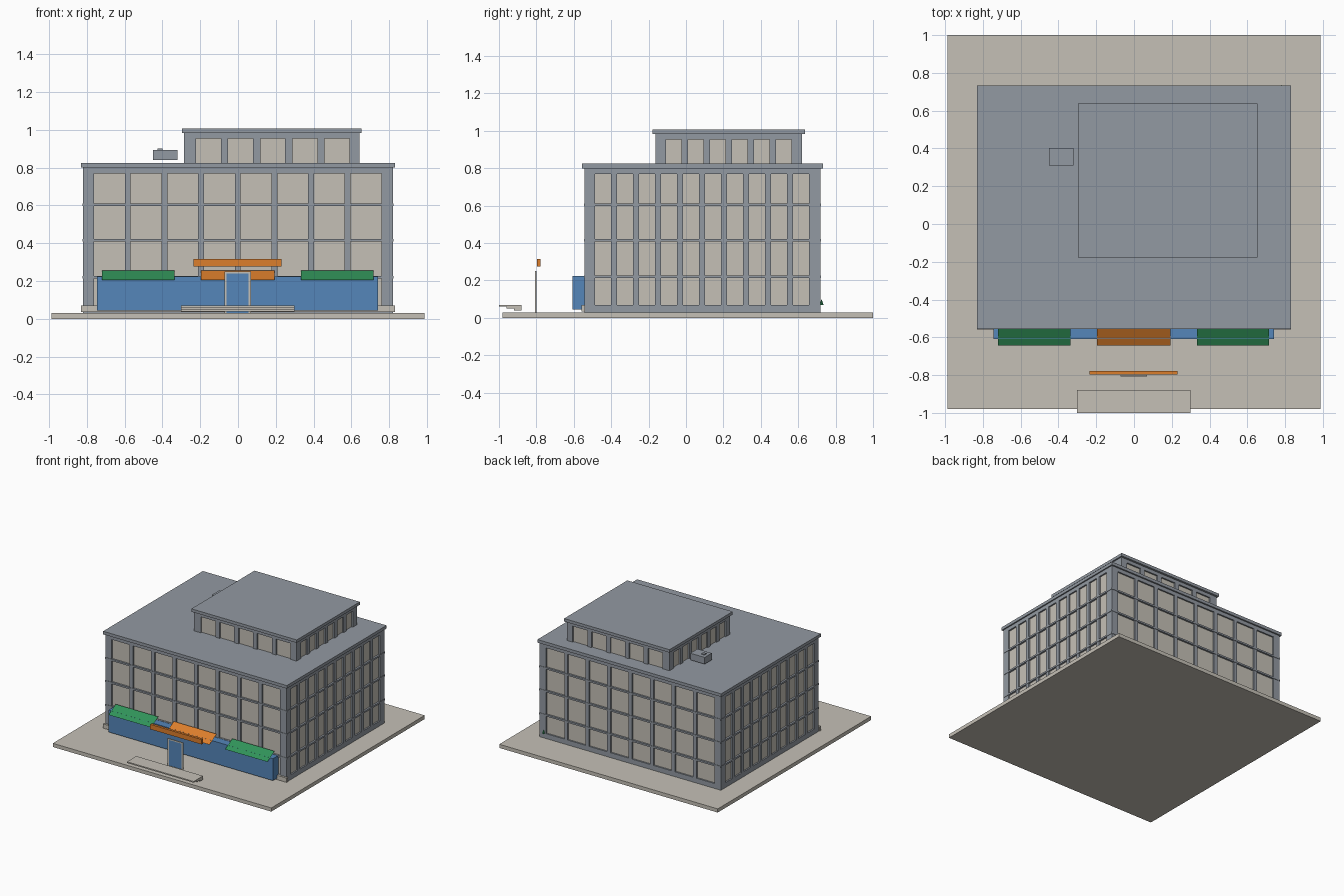
import bpy
import bmesh

cube = bpy.data.objects.get("Cube")
if cube:
    bpy.data.objects.remove(cube, do_unlink=True)


def material(name, rgb):
    m = bpy.data.materials.new(name)
    m.use_nodes = True
    m.diffuse_color = (*rgb, 1)
    m.node_tree.nodes["Principled BSDF"].inputs["Base Color"].default_value = (*rgb, 1)
    return m


STONE = material("pale stone", (0.56, 0.53, 0.47))
GREY = material("slate grey", (0.29, 0.32, 0.36))
BLUE = material("shopfront blue", (0.09, 0.24, 0.49))
ORANGE = material("orange", (0.72, 0.21, 0.025))
GREEN = material("awning green", (0.03, 0.29, 0.10))


def add_box(bm, x, y, z):
    """Add a box given its (min, max) range on each axis."""
    v = [bm.verts.new((a, b, c)) for a in x for b in y for c in z]
    for f in ((0, 1, 3, 2), (4, 6, 7, 5), (0, 4, 5, 1),
              (2, 3, 7, 6), (0, 2, 6, 4), (1, 5, 7, 3)):
        bm.faces.new([v[i] for i in f])


def finish(name, bm, mat):
    bmesh.ops.recalc_face_normals(bm, faces=bm.faces)
    mesh = bpy.data.meshes.new(name)
    bm.to_mesh(mesh)
    bm.free()
    mesh.materials.append(mat)
    obj = bpy.data.objects.new(name, mesh)
    bpy.context.collection.objects.link(obj)
    return obj


def boxes(name, mat, *ranges):
    bm = bmesh.new()
    for r in ranges:
        add_box(bm, *r)
    return finish(name, bm, mat)


def facade(name, axis, plane, out, span, first, pitch, width, count, z, sill, head, bands):
    """Pilasters and rails standing proud of the wall on one side."""
    bm = bmesh.new()

    def strip(u, zz, proud=0.0):
        d = sorted((plane - out * RELIEF, plane + out * proud))
        add_box(bm, *((u, d, zz) if axis == "x" else (d, u, zz)))

    # Pilasters fill the gaps between panels
    starts = [first + i * pitch for i in range(count)]
    edges = [span[0]] + [e for s in starts for e in (s, s + width)] + [span[1]]
    for a, b in zip(edges[::2], edges[1::2]):
        strip((a, b), z)
    # Top and bottom rails, then thin floor bands
    if sill > z[0]:
        strip(span, (z[0], sill))
    strip(span, (head, z[1]))
    for h in bands:
        strip(span, (h - 0.007, h + 0.007), 0.003)
    return finish(name, bm, GREY)


def block(name, x, y, z, across, along, sill, head, bands):
    """Stone core wrapped in four framed facades."""
    boxes(name + "_core", STONE, ((x[0] + RELIEF, x[1] - RELIEF),
                                  (y[0] + RELIEF, y[1] - RELIEF), z))
    for side, plane, out in (("front", y[0], -1), ("back", y[1], 1)):
        facade(f"{name}_{side}_frame", "x", plane, out, x, *across, z, sill, head, bands)
    for side, plane, out in (("right", x[0], -1), ("left", x[1], 1)):
        facade(f"{name}_{side}_frame", "y", plane, out, y, *along, z, sill, head, bands)


RELIEF = 0.012

# Ground slab and building volumes
boxes("ground_slab", STONE, ((-0.987, 0.987), (-0.98, 1.0), (0, 0.03)))
block("main", (-0.82, 0.82), (-0.542, 0.72), (0.03, 0.80),
      (-0.762, 0.194, 0.163, 8), (-0.487, 0.1176, 0.087, 10),
      0.07, 0.77, (0.22, 0.416, 0.604))
boxes("main_roof", GREY, ((-0.83, 0.83), (-0.555, 0.732), (0.80, 0.825)))
block("penthouse", (-0.285, 0.643), (-0.163, 0.62), (0.825, 0.985),
      (-0.222, 0.17, 0.132, 5), (-0.107, 0.1176, 0.082, 6),
      0.825, 0.955, ())
boxes("penthouse_roof", GREY, ((-0.297, 0.655), (-0.178, 0.637), (0.983, 1.007)))

# Rooftop unit with a small vent
boxes("rooftop_unit", GREY,
      ((-0.45, -0.32), (0.31, 0.402), (0.84, 0.895)),
      ((-0.425, -0.4), (0.345, 0.37), (0.895, 0.902)))

# Front plinth and shopfront
boxes("front_plinth", STONE, ((-0.83, 0.83), (-0.558, -0.54), (0.035, 0.07)))
boxes("shopfront", BLUE, ((-0.745, 0.742), (-0.608, -0.54), (0.045, 0.225)))

# Thin sloping awnings
for name, x0, x1, mat in (("right_awning", -0.72, -0.335, GREEN),
                          ("centre_awning", -0.195, 0.192, ORANGE),
                          ("left_awning", 0.333, 0.716, GREEN)):
    bm = bmesh.new()
    bm.faces.new([bm.verts.new(p) for p in ((x0, -0.643, 0.205), (x1, -0.643, 0.205),
                                            (x1, -0.55, 0.257), (x0, -0.55, 0.257))])
    finish(name, bm, mat)

# Entrance door, its frame, the sign board and the steps
DOOR_Y = (-0.808, -0.8)
boxes("door_panel", BLUE, ((-0.062, 0.058), (-0.806, -0.802), (0.03, 0.24)))
boxes("door_frame", STONE,
      ((-0.072, -0.06), DOOR_Y, (0.03, 0.25)),
      ((0.056, 0.068), DOOR_Y, (0.03, 0.25)),
      ((-0.072, 0.068), DOOR_Y, (0.24, 0.25)))
boxes("sign_board", ORANGE, ((-0.235, 0.23), (-0.797, -0.777), (0.276, 0.316)))
boxes("entrance_steps", STONE,
      *[((-0.303, 0.3), (-0.92 - 0.04 * i, -0.88), (0.04 + 0.01 * i, 0.05 + 0.01 * i))
        for i in range(3)])

# Small shrub by the back corner
bm = bmesh.new()
bmesh.ops.create_cone(bm, cap_ends=True, segments=8, radius1=0.01, radius2=0, depth=0.03)
bmesh.ops.translate(bm, verts=bm.verts, vec=(0.78, 0.725, 0.085))
finish("shrub", bm, GREEN)
